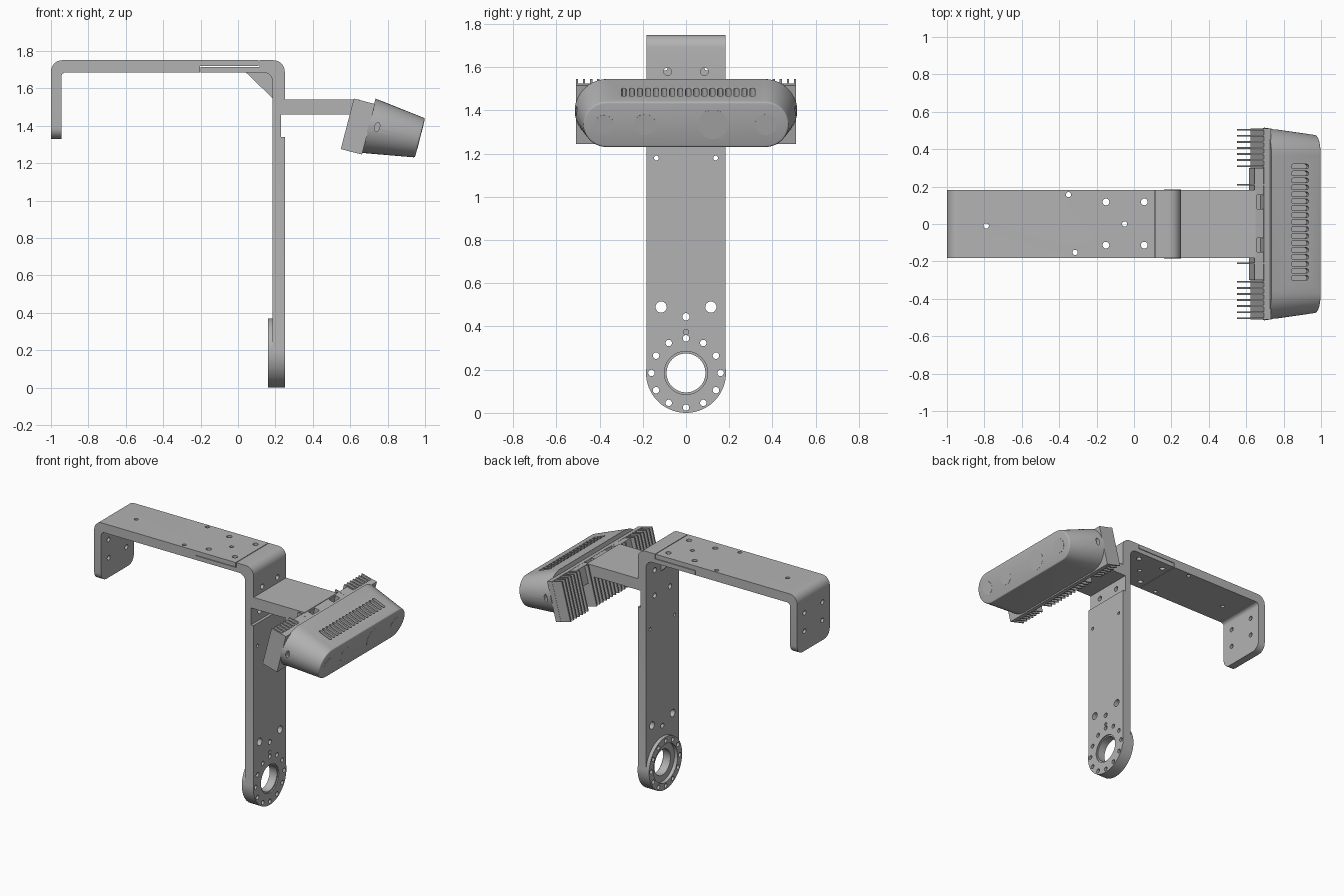
import bpy, bmesh, math
from mathutils import Vector, Matrix

if "Cube" in bpy.data.objects:
    bpy.data.objects.remove(bpy.data.objects["Cube"], do_unlink=True)

GREY = (0.45, 0.45, 0.45, 1.0)
mat = bpy.data.materials.new("plain grey")
mat.use_nodes = True
mat.diffuse_color = GREY
mat.node_tree.nodes["Principled BSDF"].inputs["Base Color"].default_value = GREY

HALF = 0.183                      # half width of the strap
HUB = 0.185                       # hub radius and hub centre height
HEAD = Matrix.Translation((0.6975, 0, 1.40)) @ Matrix.Rotation(math.radians(14.5), 4, 'Y')


def make(name, bm, frame=None):
    bmesh.ops.recalc_face_normals(bm, faces=bm.faces[:])
    me = bpy.data.meshes.new(name)
    bm.to_mesh(me)
    bm.free()
    me.materials.append(mat)
    ob = bpy.data.objects.new(name, me)
    bpy.context.collection.objects.link(ob)
    if frame:
        ob.matrix_world = frame
    return ob


def activate(ob):
    bpy.context.view_layer.update()
    bpy.ops.object.select_all(action='DESELECT')
    ob.select_set(True)
    bpy.context.view_layer.objects.active = ob


def boolean(ob, tool, mode='DIFFERENCE'):
    tool.hide_render = True
    activate(ob)
    mod = ob.modifiers.new("cut", 'BOOLEAN')
    mod.object, mod.operation, mod.solver = tool, mode, 'EXACT'
    bpy.ops.object.modifier_apply(modifier=mod.name)
    bpy.data.objects.remove(tool, do_unlink=True)


def smooth(ob):
    activate(ob)
    bpy.ops.object.shade_smooth_by_angle(angle=math.radians(30))


def add_box(bm, x0, x1, y0, y1, z0, z1):
    m = Matrix.Translation(((x0 + x1) / 2, (y0 + y1) / 2, (z0 + z1) / 2))
    bmesh.ops.create_cube(bm, size=1, matrix=m @ Matrix.Diagonal((x1 - x0, y1 - y0, z1 - z0, 1)))


def add_rod(bm, axis, centre, r, length, sides=24, stretch=1):
    turn = {'X': Matrix.Rotation(math.pi / 2, 4, 'Y'),
            'Y': Matrix.Rotation(math.pi / 2, 4, 'X'), 'Z': Matrix()}[axis]
    m = Matrix.Translation(centre) @ Matrix.Diagonal((1, 1, stretch, 1)) @ turn
    bmesh.ops.create_cone(bm, cap_ends=True, segments=sides, radius1=r, radius2=r,
                          depth=length, matrix=m)


def rods(name, axis, items, length, frame=None):
    bm = bmesh.new()
    for centre, r in items:
        add_rod(bm, axis, centre, r, length)
    return make(name, bm, frame)


def strap(name, points, half=HALF):
    """Extrude an (x, z, corner radius) outline across y."""
    flat = []
    for i, (x, z, r) in enumerate(points):
        p = Vector((x, z))
        if not r:
            flat.append(p)
            continue
        a = (Vector(points[i - 1][:2]) - p).normalized()
        b = (Vector(points[(i + 1) % len(points)][:2]) - p).normalized()
        c = p + (a + b) * r       # right-angled corners only
        for k in range(9):
            t = k / 8 * math.pi / 2
            flat.append(c - b * r * math.cos(t) - a * r * math.sin(t))
    bm = bmesh.new()
    face = bm.faces.new([bm.verts.new((p.x, -half, p.y)) for p in flat])
    out = bmesh.ops.extrude_face_region(bm, geom=[face])
    bmesh.ops.translate(bm, vec=(0, 2 * half, 0),
                        verts=[g for g in out["geom"] if isinstance(g, bmesh.types.BMVert)])
    return make(name, bm)


# Upright column with the bend, lap tongue and shelf pocket
column = strap("column", [
    (0.185, HUB, 0), (0.25, HUB, 0), (0.25, 1.34, 0), (0.23, 1.34, 0), (0.23, 1.54, 0),
    (0.25, 1.54, 0), (0.25, 1.75, 0.06), (0.115, 1.75, 0), (0.115, 1.715, 0),
    (-0.2, 1.715, 0), (-0.2, 1.685, 0), (0.185, 1.685, 0.05)])
bm = bmesh.new()
add_rod(bm, 'X', (0.205, 0, HUB), HUB, 0.09, 72)
boolean(column, make("hub", bm), 'UNION')

# Hub recess, bore and all column holes
for r, x, depth in ((0.135, 0.16, 0.05), (0.09, 0.2, 0.3), (0.1, 0.25, 0.016)):
    bm = bmesh.new()
    add_rod(bm, 'X', (x, 0, HUB), r, depth, 48)
    boolean(column, make("bore", bm))
holes = [((0.2, 0.16 * math.sin(k * math.pi / 6), HUB + 0.16 * math.cos(k * math.pi / 6)), 0.015)
         for k in range(12)]
holes += [((0.2, 0, 0.445), 0.017), ((0.35, 0, 0.375), 0.012)]
for s in (-1, 1):
    holes += [((0.2, s * y, z), r) for y, z, r in
              ((0.115, 0.49, 0.026), (0.137, 1.18, 0.011), (0.085, 1.58, 0.018), (0.085, 1.40, 0.018))]
boolean(column, rods("column_holes", 'X', holes, 0.22))

# Top arm with its drop leg
arm = strap("top_arm", [
    (-0.945, 1.33, 0), (-0.945, 1.685, 0.025), (-0.203, 1.685, 0), (-0.203, 1.719, 0),
    (0.11, 1.719, 0), (0.11, 1.75, 0), (-1.0, 1.75, 0.06), (-1.0, 1.33, 0)])
bm = bmesh.new()
bm.from_mesh(arm.data)
corners = [e for e in bm.edges if all(v.co.z < 1.34 for v in e.verts)
           and abs(e.verts[0].co.x - e.verts[1].co.x) > 0.01]
bmesh.ops.bevel(bm, geom=corners, offset=0.06, segments=8, profile=0.5, affect='EDGES')
bm.to_mesh(arm.data)
bm.free()

top_holes = [((x, y, 1.7), 0.018) for x in (-0.15, 0.055) for y in (-0.113, 0.118)]
top_holes += [((-0.05, 0, 1.7), 0.014), ((-0.35, 0.157, 1.7), 0.014),
              ((-0.315, -0.152, 1.7), 0.014), ((-0.79, -0.01, 1.7), 0.014)]
boolean(arm, rods("arm_holes", 'Z', top_holes, 0.2))
boolean(column, rods("tongue_holes", 'Z', top_holes[:5], 0.2))
boolean(arm, rods("leg_holes", 'X', [((-0.97, y, z), 0.016) for y in (-0.1, 0.1)
                                     for z in (1.47, 1.6)], 0.2))
smooth(column)
smooth(arm)

# Corner rib and shelf
strap("corner_rib", [(0.04, 1.687, 0), (0.187, 1.687, 0), (0.187, 1.545, 0)], 0.015)
bm = bmesh.new()
add_box(bm, 0.23, 0.65, -HALF, HALF, 1.46, 1.54)
make("shelf", bm)

# Heat sink: base slabs, then fins
bm = bmesh.new()
add_box(bm, -0.035, 0.005, -0.51, 0.51, -0.158, 0.121)
make("sink_base", bm, HEAD)
bm = bmesh.new()
add_box(bm, -0.085, -0.03, -0.3, 0.3, 0.0, 0.12)
mount = make("sink_mount", bm, HEAD)
bm = bmesh.new()
for y in (-0.113, 0.117):
    add_box(bm, -0.073, -0.036, y - 0.037, y + 0.037, 0.06, 0.2)
boolean(mount, make("mount_notches", bm, HEAD))

bm = bmesh.new()
for s in (-1, 1):
    for k in range(7):
        y = s * (0.309 + k * 0.0325)
        add_box(bm, -0.112, -0.03, y - 0.005, y + 0.005, -0.158, 0.121)
    add_box(bm, -0.112, -0.03, s * 0.21 - 0.005, s * 0.21 + 0.005, -0.158, 0.121)
for k in range(-5, 6):
    y = k * 0.035
    add_box(bm, -0.112, -0.03, y - 0.005, y + 0.005, -0.158, 0.05)
make("sink_fins", bm, HEAD)


# Camera body: tapered capsule outline
def capsule(bm, u, v, half_w, half_h, n=20):
    ring = []
    for s in (1, -1):
        for k in range(n + 1):
            t = -math.pi / 2 + math.pi * k / n
            ring.append(bm.verts.new((u, s * (half_w - half_h + half_h * math.cos(t)),
                                      v + s * half_h * math.sin(t))))
    return ring


bm = bmesh.new()
rear = capsule(bm, 0.0, 0.0, 0.515, 0.15)
front = capsule(bm, 0.283, 0.006, 0.475, 0.108)
bm.faces.new(rear)
face = bm.faces.new(front)
for i in range(len(rear)):
    j = (i + 1) % len(rear)
    bm.faces.new((rear[i], rear[j], front[j], front[i]))
bmesh.ops.recalc_face_normals(bm, faces=bm.faces[:])
bmesh.ops.bevel(bm, geom=list(face.edges), offset=0.008, segments=3, profile=0.5, affect='EDGES')
body = make("camera_body", bm, HEAD)

# Cooling slots and side screw recesses
bm = bmesh.new()
for k in range(17):
    y = 0.01 + (k - 8) * 0.0372
    add_box(bm, 0.113, 0.212, y - 0.012, y + 0.012, 0.085, 0.2)
bmesh.ops.bevel(bm, geom=[e for e in bm.edges if abs(e.verts[0].co.z - e.verts[1].co.z) > 0.05],
                offset=0.011, segments=3, profile=0.5, affect='EDGES')
boolean(body, make("slots", bm, HEAD))
bm = bmesh.new()
for s in (-1, 1):
    add_rod(bm, 'Y', (0.047, s * 0.52, 0.005), 0.013, 0.08, 24, 2)
boolean(body, make("side_recesses", bm, HEAD))
smooth(body)

# Flush lens windows
smooth(rods("lens_windows", 'X', [((0.283, y, 0.006), r) for y, r in
                                  ((-0.38, 0.045), (-0.19, 0.05), (0.125, 0.07), (0.37, 0.05))],
            0.002, HEAD))
